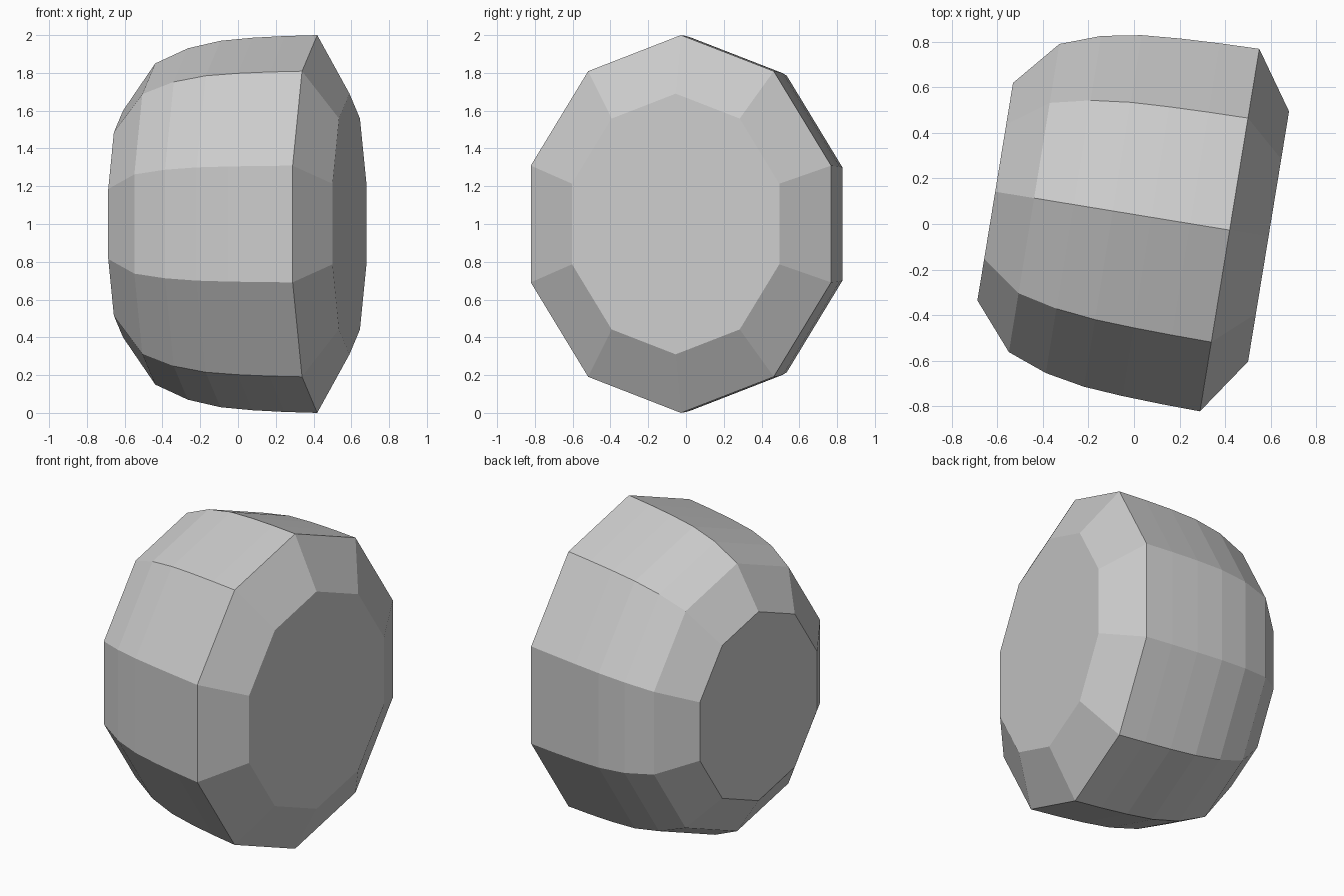
import bpy, bmesh
from math import sin, cos, pi, radians
from mathutils import Matrix

cube = bpy.data.objects.get("Cube")
if cube:
    bpy.data.objects.remove(cube, do_unlink=True)

SIDES = 10
WIDTH = 0.847          # ring width relative to its height
TURN = radians(-9.3)   # yaw of the barrel axis

# Profile: (position along the axis, radius)
profile = [(-0.623, 0.60), (-0.45, 0.85), (-0.275, 0.93), (-0.10, 0.97),
           (0.072, 0.986), (0.245, 0.995), (0.419, 1.0), (0.592, 0.69)]

grey = bpy.data.materials.new("light grey")
grey.use_nodes = True
colour = (0.6, 0.6, 0.6, 1)
grey.diffuse_color = colour
grey.node_tree.nodes["Principled BSDF"].inputs["Base Color"].default_value = colour

# Faceted barrel: stacked oval rings joined by quads, closed by flat caps
bm = bmesh.new()
rings = []
for along, radius in profile:
    angles = [2 * pi * i / SIDES for i in range(SIDES)]
    rings.append([bm.verts.new((along, WIDTH * radius * sin(a), radius * cos(a)))
                  for a in angles])
for a, b in zip(rings, rings[1:]):
    for i in range(SIDES):
        j = (i + 1) % SIDES
        bm.faces.new((a[i], a[j], b[j], b[i]))
bm.faces.new(rings[0])
bm.faces.new(rings[-1])
bmesh.ops.recalc_face_normals(bm, faces=bm.faces)

# Turn the axis and stand it on the ground
bm.transform(Matrix.Translation((0.006, 0.041, 1)) @ Matrix.Rotation(TURN, 4, "Z"))
mesh = bpy.data.meshes.new("faceted_barrel")
bm.to_mesh(mesh)
bm.free()
mesh.materials.append(grey)
bpy.context.collection.objects.link(bpy.data.objects.new("faceted_barrel", mesh))
